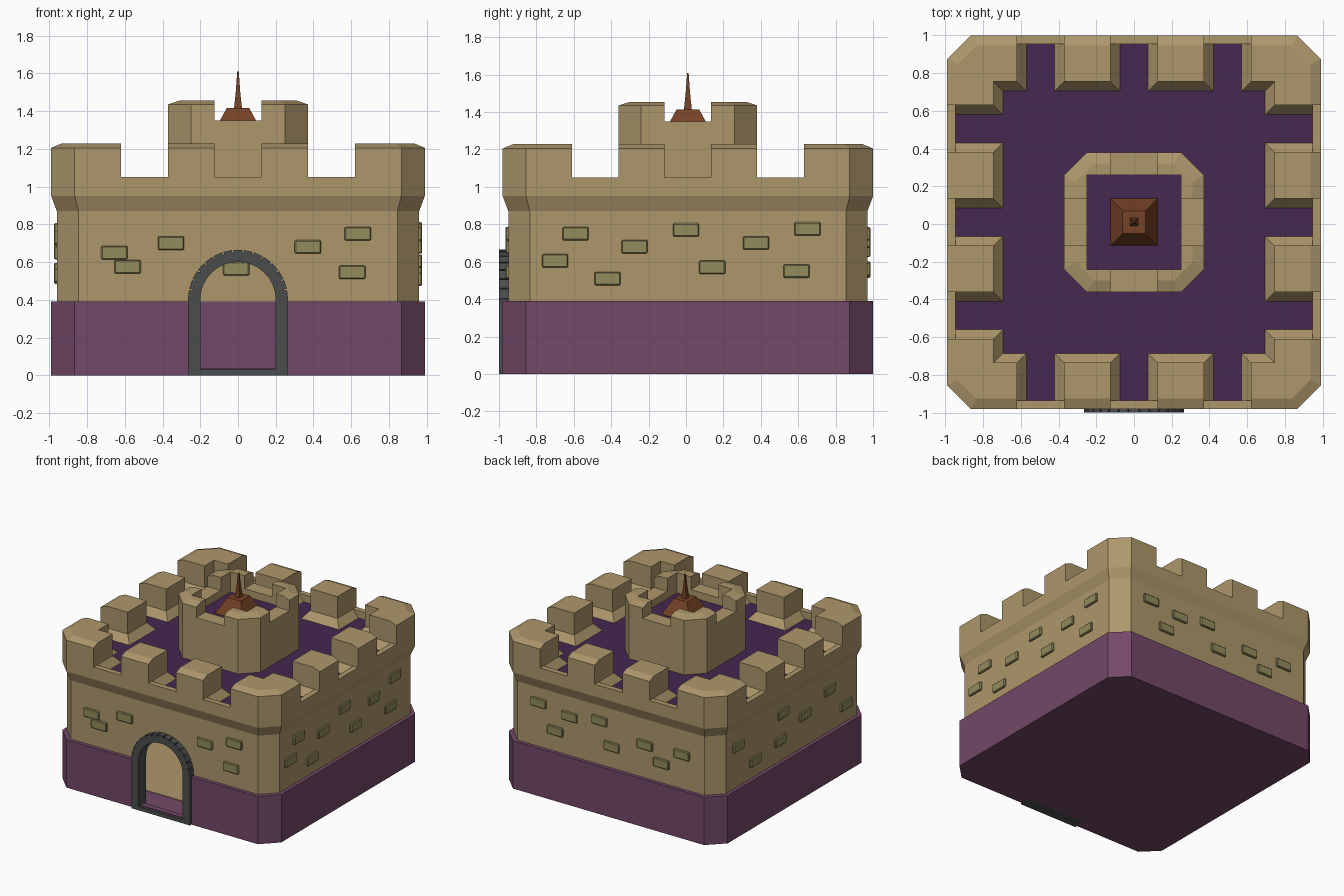
import bpy, bmesh
from math import sin, cos, pi

if "Cube" in bpy.data.objects:
    bpy.data.objects.remove(bpy.data.objects["Cube"])

CY = 0.01  # depth centre of the body


def material(name, rgb):
    m = bpy.data.materials.new(name)
    m.diffuse_color = (*rgb, 1)
    m.use_nodes = True
    m.node_tree.nodes["Principled BSDF"].inputs["Base Color"].default_value = m.diffuse_color
    return m


STONE = material("sandstone", (0.42, 0.31, 0.15))
PLUM = material("plum", (0.17, 0.065, 0.135))
ROOF = material("dark_plum", (0.06, 0.021, 0.08))
WOOD = material("brown", (0.18, 0.055, 0.02))
BRICK = material("olive", (0.29, 0.26, 0.11))
IRON = material("dark_grey", (0.07, 0.075, 0.075))


def finish(name, bm, mat):
    bmesh.ops.recalc_face_normals(bm, faces=bm.faces)
    me = bpy.data.meshes.new(name)
    bm.to_mesh(me)
    bm.free()
    ob = bpy.data.objects.new(name, me)
    bpy.context.collection.objects.link(ob)
    if mat:
        me.materials.append(mat)
    return ob


def rect(hx, hy, x=0, y=CY):
    return [(x - hx, y - hy), (x + hx, y - hy), (x + hx, y + hy), (x - hx, y + hy)]


def octagon(h, c):
    k = h - c
    return [(x, y + CY) for x, y in ((-k, -h), (k, -h), (h, -k), (h, k),
                                     (k, h), (-k, h), (-h, k), (-h, -k))]


def loft(name, sections, mat=None):
    """Capped solid through (outline, z) sections."""
    bm = bmesh.new()
    rings = [[bm.verts.new((x, y, z)) for x, y in pts] for pts, z in sections]
    n = len(rings[0])
    for a, b in zip(rings, rings[1:]):
        for i in range(n):
            bm.faces.new((a[i], a[(i + 1) % n], b[(i + 1) % n], b[i]))
    bm.faces.new(rings[0])
    bm.faces.new(rings[-1])
    return finish(name, bm, mat)


def box(name, x0, x1, y0, y1, z0, z1, mat=None):
    pts = [(x0, y0), (x1, y0), (x1, y1), (x0, y1)]
    return loft(name, [(pts, z0), (pts, z1)], mat)


def cut(ob, cutter):
    mod = ob.modifiers.new("cut", 'BOOLEAN')
    mod.operation, mod.solver, mod.object = 'DIFFERENCE', 'EXACT', cutter
    with bpy.context.temp_override(object=ob, active_object=ob):
        bpy.ops.object.modifier_apply(modifier=mod.name)
    bpy.data.objects.remove(cutter)


def arch(r, z0, n=20):
    return [(-r, z0)] + [(-r * cos(pi * i / n), 0.4 + r * sin(pi * i / n))
                         for i in range(n + 1)] + [(r, z0)]


def gate_cutter():
    bm = bmesh.new()
    a, b = [[bm.verts.new((x, y, z)) for x, z in arch(0.21, 0.035)] for y in (-1.1, -0.8)]
    for i in range(len(a)):
        j = (i + 1) % len(a)
        bm.faces.new((a[i], a[j], b[j], b[i]))
    bm.faces.new(a)
    bm.faces.new(b)
    return finish("gate_cutter", bm, None)


# plum plinth, hollow with an open gate
base = loft("base", [(octagon(0.99, 0.125), 0), (octagon(0.99, 0.125), 0.39)], PLUM)
cut(base, loft("c", [(octagon(0.945, 0.12), 0.03), (octagon(0.945, 0.12), 0.6)]))
cut(base, gate_cutter())
loft("inner_floor", [(rect(0.75, 0.75), 0.02), (rect(0.75, 0.75), 0.035)], STONE)

# stone walls with flared top
walls = loft("walls", [(octagon(0.96, 0.115), 0.39), (octagon(0.96, 0.115), 0.87),
                       (octagon(0.99, 0.125), 0.95), (octagon(0.99, 0.125), 1.205),
                       (octagon(0.935, 0.1), 1.228)], STONE)
cut(walls, loft("c", [(octagon(0.94, 0.11), 0.3), (octagon(0.94, 0.11), 0.93)]))
cut(walls, gate_cutter())

# roof well and crenels, both with sloped skirts
cut(walls, loft("c", [(rect(0.695, 0.695), 0.96), (rect(0.695, 0.695), 0.99),
                      (rect(0.745, 0.745), 1.05), (rect(0.745, 0.745), 1.5)]))
GAPS = (-0.495, 0, 0.495)
for g in GAPS:
    for flip in (False, True):
        def bar(w, l):
            return rect(l, w, 0, CY + g) if flip else rect(w, l, g)
        cut(walls, loft("c", [(bar(0.075, 0.945), 0.965), (bar(0.075, 0.945), 0.99),
                              (bar(0.125, 0.945), 1.05), (bar(0.125, 1.2), 1.05),
                              (bar(0.125, 1.2), 1.5)]))

# roof floor and crenel floors
loft("roof_floor", [(rect(0.695, 0.695), 0.95), (rect(0.695, 0.695), 0.99)], ROOF)
for g in GAPS:
    for s in (-1, 1):
        loft("crenel_floor", [(rect(0.075, 0.125, g, CY + s * 0.82), z) for z in (0.95, 0.99)], ROOF)
        loft("crenel_floor", [(rect(0.125, 0.075, s * 0.82, CY + g), z) for z in (0.95, 0.99)], ROOF)

# central turret
turret = loft("turret", [(octagon(0.37, 0.12), 0.98), (octagon(0.37, 0.12), 1.435),
                         (octagon(0.31, 0.1), 1.455)], STONE)
cut(turret, loft("c", [(rect(0.25, 0.25), 1.27), (rect(0.25, 0.25), 1.6)]))
cut(turret, loft("c", [(rect(0.125, 0.6), 1.35), (rect(0.125, 0.6), 1.6)]))
cut(turret, loft("c", [(rect(0.6, 0.125), 1.35), (rect(0.6, 0.125), 1.6)]))
loft("turret_floor", [(rect(0.25, 0.25), 1.26), (rect(0.25, 0.25), 1.29)], ROOF)

# spire
loft("spire", [(rect(h, h), z) for h, z in
               ((0.125, 1.285), (0.125, 1.295), (0.06, 1.415), (0.021, 1.415),
                (0.012, 1.5), (0.004, 1.61))], WOOD)

# gate frame: sill, jambs and notched arch stones
pairs = [((-0.2, 0.03), (-0.265, 0))]
N = 15
for i in range(N):
    for f, r in ((0.0, 0.25), (0.07, 0.25), (0.07, 0.265), (0.93, 0.265), (0.93, 0.25)):
        t = pi * (i + f) / N
        pairs.append(((-0.2 * cos(t), 0.4 + 0.2 * sin(t)), (-r * cos(t), 0.4 + r * sin(t))))
pairs[1] = ((-0.2, 0.4), (-0.265, 0.4))
pairs += [((0.2, 0.4), (0.265, 0.4)), ((0.2, 0.03), (0.265, 0))]
bm = bmesh.new()
loops = [[[bm.verts.new((p[k][0], y, p[k][1])) for p in pairs] for k in (0, 1)]
         for y in (-1.0, -0.9)]
(fi, fo), (bi, bo) = loops
for i in range(len(pairs)):
    j = (i + 1) % len(pairs)
    for p, q in ((fi, fo), (fo, bo), (bo, bi), (bi, fi)):
        bm.faces.new((p[i], p[j], q[j], q[i]))
bmesh.ops.remove_doubles(bm, verts=bm.verts, dist=1e-5)
finish("gate_frame", bm, IRON)

# raised wall bricks: (position along wall, height) per side
BRICKS = {
    "front": [(-.655, .65), (-.585, .575), (-.355, .7), (.37, .68), (.635, .75), (.605, .545)],
    "right": [(-.59, .75), (-.7, .605), (-.42, .51), (-.275, .68), (0, .77), (.14, .57),
              (.375, .7), (.59, .55), (.65, .775)],
    "back": [(.65, .75), (.5, .56), (.37, .71), (.1, .75), (-.01, .565), (-.31, .66),
             (-.645, .67), (-.46, .55)],
    "left": [(.7, .72), (.12, .77), (.48, .52), (.16, .56), (-.16, .65), (-.48, .73), (-.69, .53)],
}
for side, spots in BRICKS.items():
    s = -1 if side in ("front", "left") else 1
    for u, z in spots:
        lo, hi = sorted((s * 0.93, s * 0.976))
        a = (u - 0.07, u + 0.07)
        if side in ("front", "back"):
            ob = box(side + "_brick", *a, lo + CY, hi + CY, z - 0.036, z + 0.036, BRICK)
        else:
            ob = box(side + "_brick", lo, hi, *a, z - 0.036, z + 0.036, BRICK)
        bev = ob.modifiers.new("bevel", 'BEVEL')
        bev.width, bev.segments = 0.006, 1
